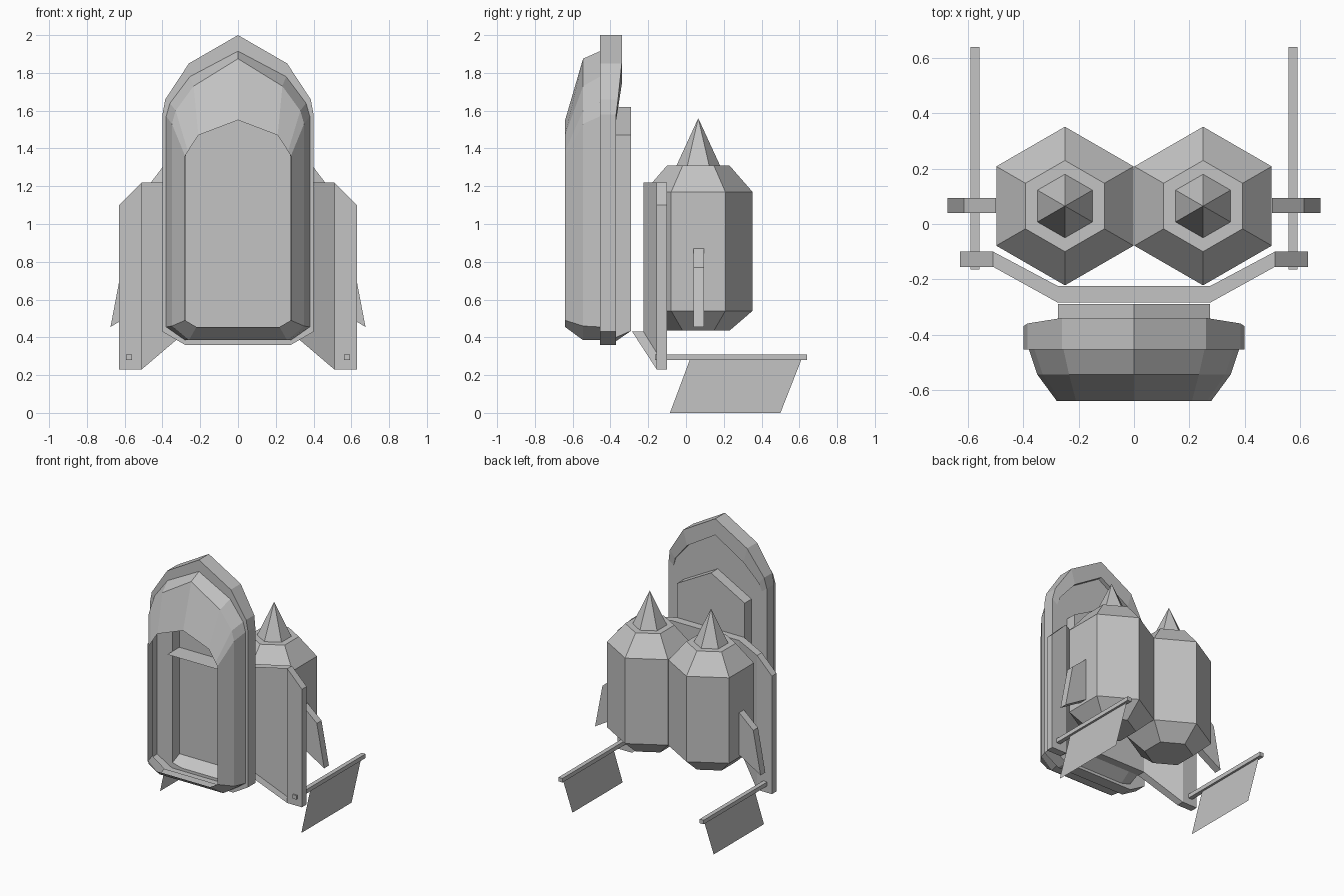
import bpy
import bmesh
import math

cube = bpy.data.objects.get("Cube")
if cube:
    bpy.data.objects.remove(cube, do_unlink=True)

grey = bpy.data.materials.new("plain grey")
grey.use_nodes = True
grey.diffuse_color = (0.55, 0.55, 0.55, 1)
grey.node_tree.nodes["Principled BSDF"].inputs["Base Color"].default_value = grey.diffuse_color


def finish(name, bm):
    """Clean the mesh and link it as a flat shaded object."""
    bmesh.ops.remove_doubles(bm, verts=bm.verts, dist=0.0005)
    bmesh.ops.recalc_face_normals(bm, faces=bm.faces)
    mesh = bpy.data.meshes.new(name)
    bm.to_mesh(mesh)
    bm.free()
    mesh.materials.append(grey)
    obj = bpy.data.objects.new(name, mesh)
    bpy.context.collection.objects.link(obj)
    return obj


def loft(name, rings, cap_start=False, cap_end=False):
    """Skin closed rings of equal length."""
    bm = bmesh.new()
    loops = [[bm.verts.new(p) for p in ring] for ring in rings]
    for a, b in zip(loops, loops[1:]):
        for i in range(len(a)):
            j = (i + 1) % len(a)
            bm.faces.new((a[i], a[j], b[j], b[i]))
    if cap_start:
        bm.faces.new(loops[0])
    if cap_end:
        bm.faces.new(loops[-1])
    return finish(name, bm)


def prism(name, outline, axis, low, high):
    """Extrude a 2D outline along x or y."""
    def place(d):
        return [(d, u, v) if axis == "x" else (u, d, v) for u, v in outline]
    return loft(name, [place(low), place(high)], True, True)


def sheet(name, points):
    bm = bmesh.new()
    bm.faces.new([bm.verts.new(p) for p in points])
    return finish(name, bm)


def arch(half, depth):
    """Mirror a half outline, listed bottom to apex, into a ring."""
    if not isinstance(depth, tuple):
        depth = (depth,) * len(half)
    right = [(x, y, z) for (x, z), y in zip(half, depth)]
    return right + [(-x, y, z) for x, y, z in reversed(right[:-1])]


# Hollow pod: open front, domed shell, rim, brim and rear pocket
opening = [(.22, .455), (.28, .49), (.28, 1.36), (.265, 1.385), (.21, 1.47), (0, 1.55)]
dome = [(.26, .385), (.35, .46), (.35, 1.53), (.33, 1.6), (.235, 1.73), (0, 1.875)]
base = [(.28, .385), (.38, .455), (.38, 1.57), (.36, 1.64), (.255, 1.78), (0, 1.915)]
rim = [(.28, .36), (.4, .43), (.4, 1.58), (.385, 1.66), (.26, 1.85), (0, 2)]
brim = [(.25, .375), (.36, .44), (.36, 1.55), (.34, 1.61), (.23, 1.74), (0, 1.88)]
pocket = [(.2, .38), (.275, .4), (.275, 1.4), (.275, 1.44), (.275, 1.47), (0, 1.62)]
pocket_end = [(x, max(z, .435)) for x, z in pocket]
brim_depth = (-.37, -.37, -.37, -.36, -.34, -.34)
loft("pod_shell", [
    arch(opening, -.64), arch(dome, -.545), arch(base, -.455), arch(rim, -.455),
    arch(rim, brim_depth), arch(brim, brim_depth), arch(brim, -.37),
    arch(pocket, -.37), arch(pocket_end, -.29)], cap_end=True)

# Thin shelf inside the pod
sheet("pod_shelf", [(-.275, -.43, 1.22), (.275, -.43, 1.22),
                    (.275, -.29, 1.22), (-.275, -.29, 1.22)])

# Wing plate, with the middle of its front left open
stations = [(.275, -.285, -.225, .43, 1.22), (.51, -.155, -.1, .23, 1.22),
            (.63, -.155, -.1, .23, 1.1)]
stations = [(-s[0], *s[1:]) for s in reversed(stations)] + stations
bm = bmesh.new()
sections = [[bm.verts.new(p) for p in
             ((x, front, low), (x, front, high), (x, back, high), (x, back, low))]
            for x, front, back, low, high in stations]
for i, (a, b) in enumerate(zip(sections, sections[1:])):
    for k in range(4):
        if k > 0 or i in (0, 4):
            m = (k + 1) % 4
            bm.faces.new((a[k], a[m], b[m], b[k]))
bm.faces.new(sections[0])
bm.faces.new(sections[-1])
finish("wing_plate", bm)


def hexagon(cx, radius, z):
    return [(cx + radius * math.sin(i * math.pi / 3),
             .065 + radius * math.cos(i * math.pi / 3), z) for i in range(6)]


for side, label in ((1, "left"), (-1, "right")):
    # Six sided tank with a pointed cap
    cx = .25 * side
    loft(label + "_tank", [hexagon(cx, r, z) for r, z in
                           ((.165, .435), (.287, .54), (.287, 1.17), (.165, 1.31))], True, True)
    loft(label + "_tank_spike", [hexagon(cx, .115, 1.31), hexagon(cx, .0001, 1.56)], True)

    # Small fin on the outside of the tank
    fin = [(.5, .87), (.615, .77), (.675, .455), (.5, .56)]
    prism(label + "_tank_fin", [(x * side, z) for x, z in fin], "y", .04, .095)

    # Rail reaching backward with a hanging vane
    rail = [(-.165, .28), (.64, .28), (.64, .31), (-.165, .31)]
    prism(label + "_rail", rail, "x", .56 * side, .592 * side)
    vane = [(.02, .28), (.61, .28), (.5, 0), (-.085, 0)]
    sheet(label + "_vane", [(.576 * side, y, z) for y, z in vane])
